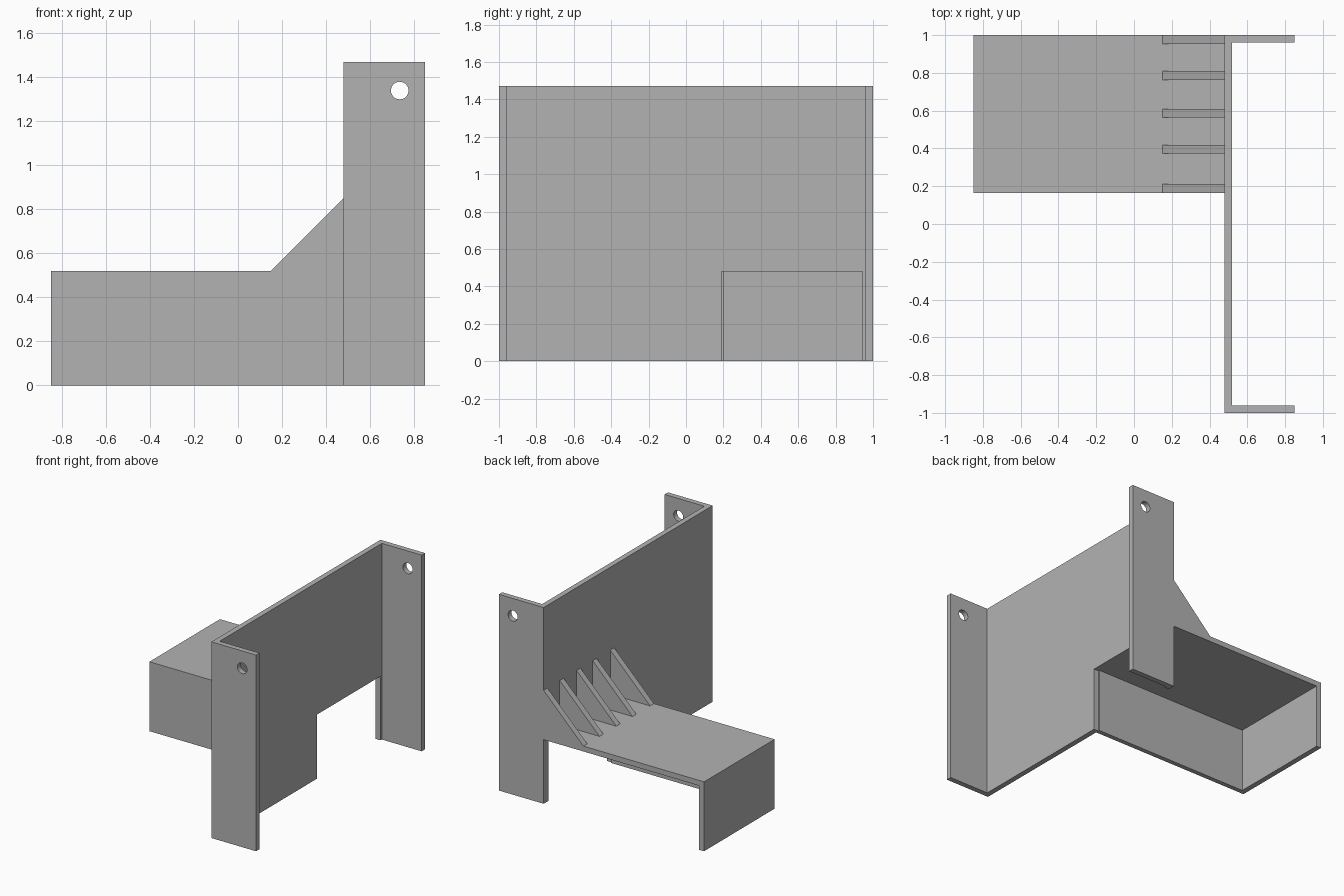
import bpy
import bmesh
from mathutils import Vector

old = bpy.data.objects.get("Cube")
if old:
    bpy.data.objects.remove(old, do_unlink=True)

# Single grey material
GREY = (0.45, 0.45, 0.45, 1)
grey = bpy.data.materials.new("plain grey")
grey.use_nodes = True
grey.diffuse_color = GREY
grey.node_tree.nodes["Principled BSDF"].inputs["Base Color"].default_value = GREY


def prism(name, points, direction):
    """Extrude a closed 3D outline along a direction into a solid."""
    bm = bmesh.new()
    face = bm.faces.new([bm.verts.new(p) for p in points])
    top = bmesh.ops.extrude_face_region(bm, geom=[face])["geom"]
    verts = [v for v in top if isinstance(v, bmesh.types.BMVert)]
    bmesh.ops.translate(bm, verts=verts, vec=Vector(direction))
    bmesh.ops.recalc_face_normals(bm, faces=bm.faces)
    mesh = bpy.data.meshes.new(name)
    bm.to_mesh(mesh)
    bm.free()
    mesh.materials.append(grey)
    obj = bpy.data.objects.new(name, mesh)
    bpy.context.collection.objects.link(obj)
    return obj


def box(name, low, high):
    (x0, y0, z0), (x1, y1, z1) = low, high
    outline = [(x0, y0, z0), (x1, y0, z0), (x1, y1, z0), (x0, y1, z0)]
    return prism(name, outline, (0, 0, z1 - z0))


def cut(target, cutter):
    """Subtract the cutter from the target, then discard it."""
    cutter.hide_render = True
    mod = target.modifiers.new("cut", "BOOLEAN")
    mod.operation = "DIFFERENCE"
    mod.solver = "EXACT"
    mod.object = cutter
    bpy.context.view_layer.objects.active = target
    bpy.ops.object.modifier_apply(modifier=mod.name)
    bpy.data.objects.remove(cutter, do_unlink=True)


T = 0.04                        # sheet thickness
BACK, LIP = 0.48, 0.85          # plate face and flange tip in x
SHELF_TOP, SHELF_Y = 0.52, 0.165

# U-shaped mounting bracket: upright plate with two flanges
half = [(LIP, 1 - T), (LIP, 1), (BACK, 1)]
inner = (BACK + T, 1 - T)
outline = [inner] + half + [(x, -y) for x, y in reversed(half)] + [(inner[0], -inner[1])]
bracket = prism("mounting_bracket", [(x, y, 0) for x, y in outline], (0, 0, 1.47))

# Opening through the plate behind the shelf
cut(bracket, box("opening_cutter", (0.4, 0.19, -0.1), (0.6, 0.945, SHELF_TOP - T)))

# Screw holes through both flanges
bpy.ops.mesh.primitive_cylinder_add(vertices=32, radius=0.04, depth=3,
                                    location=(0.735, 0, 1.34), rotation=(1.5708, 0, 0))
cut(bracket, bpy.context.object)

# Shelf: top, end and one side, open below and on the back
shelf = box("shelf_housing", (-LIP, SHELF_Y, 0), (BACK, 1, SHELF_TOP))
cut(shelf, box("cavity_cutter", (-LIP + T, SHELF_Y + 0.035, -0.1), (0.7, 1.2, SHELF_TOP - T)))

# Triangular ribs bracing the shelf against the plate
RIB = 0.33
for i, y in enumerate((SHELF_Y, 0.373, 0.564, 0.763, 0.954)):
    corners = [(BACK - RIB, y, SHELF_TOP), (BACK, y, SHELF_TOP), (BACK, y, SHELF_TOP + RIB)]
    prism(f"support_rib_{i + 1}", corners, (0, 0.046, 0))
